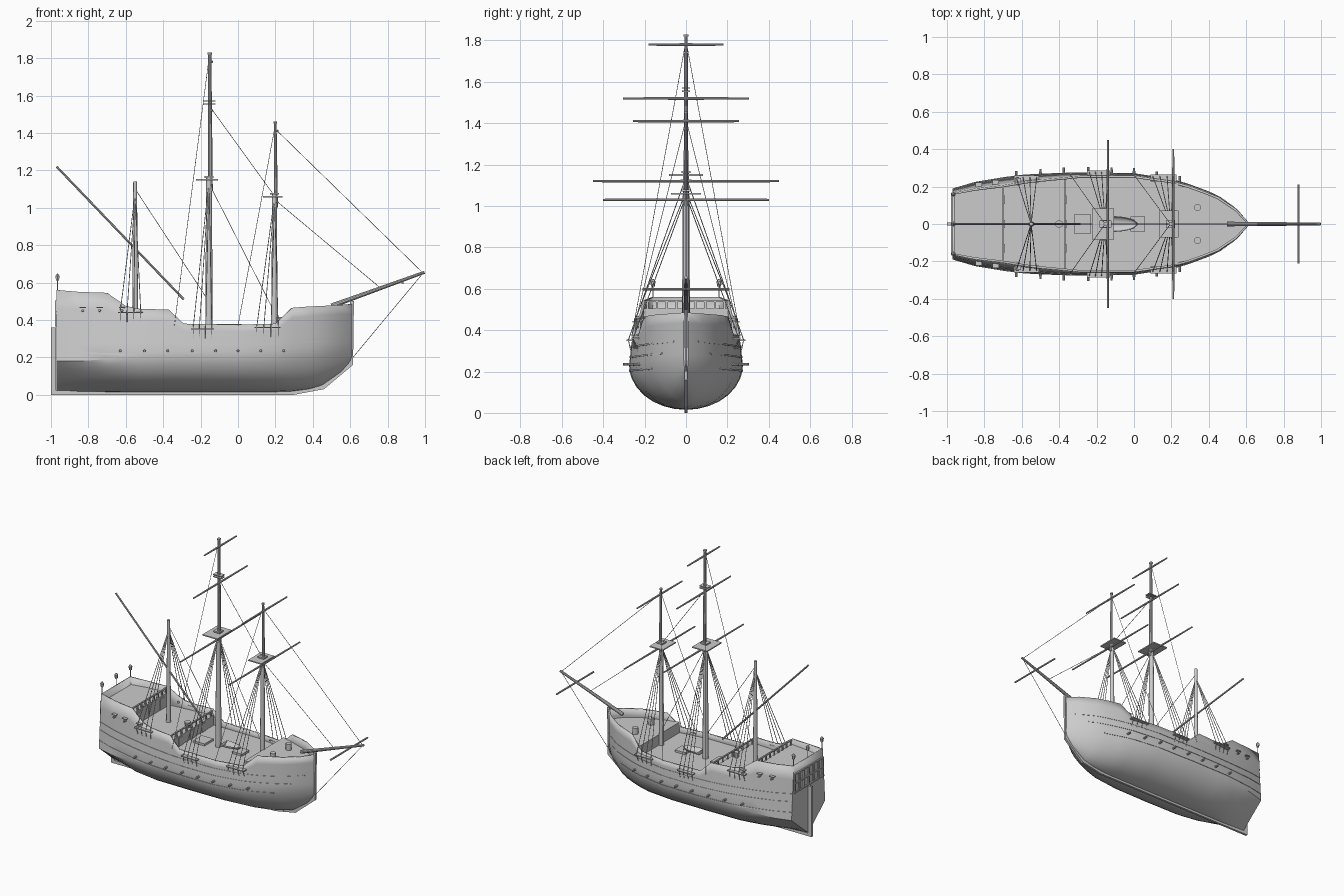
import bpy, bmesh, math
from mathutils import Vector, Matrix

cube = bpy.data.objects.get("Cube")
if cube:
    bpy.data.objects.remove(cube)

grey = bpy.data.materials.new("plain_grey")
grey.use_nodes = True
grey.diffuse_color = (0.6, 0.6, 0.6, 1)
for node in grey.node_tree.nodes:
    if node.type == 'BSDF_PRINCIPLED':
        node.inputs["Base Color"].default_value = (0.6, 0.6, 0.6, 1)


class Part:
    """Collects simple solids into one named object."""
    def __init__(self, name):
        self.name, self.bm = name, bmesh.new()

    def rod(self, a, b, r1, r2=None, sides=8):
        a, b = Vector(a), Vector(b)
        d = b - a
        m = Matrix.Translation((a + b) / 2) @ d.to_track_quat('Z', 'Y').to_matrix().to_4x4()
        bmesh.ops.create_cone(self.bm, cap_ends=True, segments=sides, radius1=r1,
                              radius2=r1 if r2 is None else r2, depth=d.length, matrix=m)

    def box(self, c, s):
        m = Matrix.Translation(c) @ Matrix.Diagonal((*s, 1))
        bmesh.ops.create_cube(self.bm, size=1, matrix=m)

    def loft(self, rings, closed, caps):
        rows = [[self.bm.verts.new(p) for p in r] for r in rings]
        n = len(rows[0])
        for r, s in zip(rows, rows[1:]):
            for i in range(n if closed else n - 1):
                j = (i + 1) % n
                self.bm.faces.new((r[i], r[j], s[j], s[i]))
        if caps:
            self.bm.faces.new(rows[0])
            self.bm.faces.new(rows[-1])

    def finish(self, smooth=True):
        bmesh.ops.recalc_face_normals(self.bm, faces=self.bm.faces)
        me = bpy.data.meshes.new(self.name)
        self.bm.to_mesh(me)
        self.bm.free()
        me.materials.append(grey)
        ob = bpy.data.objects.new(self.name, me)
        bpy.context.collection.objects.link(ob)
        if smooth:
            bpy.ops.object.select_all(action='DESELECT')
            ob.select_set(True)
            bpy.context.view_layer.objects.active = ob
            bpy.ops.object.shade_smooth_by_angle(angle=math.radians(35))
        return ob


# Hull stations: x, widest half breadth, rail half breadth, bottom, rail height, fullness, widest height
stations = [
    (-.97, .19, .165, .02, .56, 1, .18), (-.85, .225, .19, .015, .55, 1.15, .18),
    (-.70, .25, .208, .015, .545, 1.6, .19), (-.60, .26, .225, .015, .475, 1.85, .21),
    (-.53, .265, .235, .015, .46, 2, .22), (-.37, .272, .25, .015, .455, 2, .23),
    (-.29, .275, .258, .015, .38, 2, .23), (0, .27, .258, .015, .375, 2, .23),
    (.2, .24, .23, .015, .38, 2, .24), (.29, .213, .205, .018, .465, 1.9, .25),
    (.38, .18, .173, .03, .472, 1.8, .26), (.45, .15, .145, .05, .475, 1.7, .27),
    (.55, .08, .078, .12, .48, 1.6, .28), (.61, .012, .012, .18, .485, 1.5, .28)]


def station(x):
    for a, b in zip(stations, stations[1:]):
        if x <= b[0]:
            t = max(0, (x - a[0]) / (b[0] - a[0]))
            return [p + (q - p) * t for p, q in zip(a, b)]
    return stations[-1]


def half(x, z):
    """Half breadth of the hull at a length and height."""
    _, w, top, zk, zs, n, zw = station(x)
    if z < zw:
        u = max(0, (z - zk) / (zw - zk))
        return w * (1 - (1 - u) ** n) ** (1 / n)
    return w + (top - w) * min(1, (z - zw) / (zs - zw))


# Hull shell with transom
hull = Part("hull")
rings = []
for x, w, top, zk, zs, n, zw in stations:
    levels = [zk + (zw - zk) * u for u in (.02, .08, .18, .32, .5, .7, .85, 1)]
    levels += [zw + (zs - zw) * v for v in (.25, .5, .75, 1)]
    side = [(half(x, z), z) for z in levels]
    rings.append([(x, -y, z) for y, z in reversed(side)] + [(x, 0, zk)] + [(x, y, z) for y, z in side])
hull.loft(rings, False, True)
shell = hull.finish()
mod = shell.modifiers.new("planking", 'SOLIDIFY')
mod.thickness, mod.offset = .012, -1

# Keel, stem and rudder
keel = Part("keel_and_stem")
outline = [(-.975, 0), (.3, 0), (.46, .03), (.615, .16), (.62, .5),
           (.6, .5), (.6, .18), (.44, .055), (.28, .022), (-.975, .022)]
keel.loft([[(x, y, z) for x, z in outline] for y in (-.008, .008)], True, True)
keel.finish(False)
rudder = Part("rudder")
rudder.box((-.986, 0, .18), (.028, .016, .36))
rudder.finish(False)

# Decks at four levels, and the bulkheads between them
decks = Part("decks")
for x0, x1, z in ((-.965, -.7, .505), (-.7, -.37, .41), (-.37, .21, .34), (.21, .6, .415)):
    xs = sorted({x0, x1, *(s[0] for s in stations if x0 < s[0] < x1)})
    decks.loft([[(x, y * max(.004, half(x, z) - .006), z - h)
                 for y, h in ((-1, 0), (1, 0), (1, .01), (-1, .01))] for x in xs], True, True)
decks.finish(False)

heads = Part("bulkheads")
for x, z0, z1 in ((-.7, .40, .505), (-.37, .33, .41), (.21, .33, .415)):
    w = half(x, z1) - .008
    heads.box((x, 0, (z0 + z1) / 2), (.01, 2 * w, z1 - z0))
    if x < 0:
        for y in (-.13, 0, .13):
            heads.box((x + .006, y, (z0 + z1) / 2), (.008, .045, (z1 - z0) * .75))
        heads.box((x, 0, z1 + .035), (.01, 2 * w - .01, .008))
        for i in range(-4, 5):
            heads.box((x, i * w / 4.4, z1 + .016), (.008, .01, .034))
heads.finish(False)

# Wales along both sides
wales = Part("wales")
for z0, rise, x1 in ((.315, .045, .57), (.265, .04, .5), (.2, .03, .4)):
    for s in (-1, 1):
        rows = []
        for i in range(41):
            x = -.97 + (x1 + .97) * i / 40
            z = z0 + rise * ((x + .1) / .87) ** 2
            rows.append([(x, s * (half(x, z + dz) + d), z + dz)
                         for d, dz in ((-.004, 0), (.003, 0), (.003, .008), (-.004, .008))])
        wales.loft(rows, True, True)
wales.finish()

# Stern gallery window bars
gallery = Part("stern_windows")
for z in (.37, .435, .5):
    gallery.box((-.973, 0, z), (.012, .33, .01))
for i in range(-3, 4):
    gallery.box((-.973, i * .053, .435), (.012, .01, .14))
gallery.finish(False)

# Stern lanterns
lanterns = Part("stern_lanterns")
for y in (-.16, 0, .16):
    lanterns.rod((-.965, y, .5), (-.965, y, .61), .003)
    lanterns.rod((-.965, y, .61), (-.965, y, .635), .009, .013, 6)
    lanterns.rod((-.965, y, .635), (-.965, y, .648), .013, .003, 6)
lanterns.finish(False)

# Guns, with lids over the upper row
guns = Part("guns")
lids = Part("gun_port_lids")
for s in (-1, 1):
    for x in (-.63, -.5, -.375, -.245, -.12, 0, .122, .245):
        y = half(x, .235)
        guns.rod((x, s * (y - .02), .235), (x, s * (y + .03), .235), .008, .006)
    for x in (-.83, -.74, -.62):
        y = half(x, .455)
        guns.rod((x, s * (y - .02), .45), (x, s * (y + .025), .45), .008, .006)
        lids.box((x, s * (y + .008), .467), (.034, .026, .005))
guns.finish()
lids.finish(False)

# Masts: x, foot, top, platform height, foot radius, yards (height, half length)
masts = Part("masts")
yards = Part("yards")
tops = Part("mast_tops")
for x, foot, top, fight, r, spars in (
        (-.155, .33, 1.83, 1.15, .02, ((1.12, .45), (1.52, .305), (1.78, .182))),
        (.195, .34, 1.46, 1.06, .017, ((1.03, .4), (1.41, .255)))):
    masts.rod((x, 0, foot), (x, 0, fight + .02), r, r * .75, 12)
    masts.rod((x + .008, 0, fight - .06), (x + .004, 0, top), r * .62, r * .42, 10)
    masts.rod((x + .004, 0, top - .01), (x + .004, 0, top), r * .6)
    size = .118 if x < 0 else .105
    tops.box((x - .01, 0, fight), (size, size * 1.4, .008))
    tops.box((x, 0, fight + .015), (.05, .045, .01))
    for z, w in spars:
        for s in (-1, 1):
            yards.rod((x + .015, 0, z), (x + .015, s * w, z), .007, .005)
for z in (1.555, 1.57):
    tops.box((-.152, 0, z), (.065, .04, .006))
masts.rod((-.55, 0, .4), (-.55, 0, 1.14), .016, .01, 12)
yards.rod((-.97, 0, 1.22), (-.29, 0, .51), .006)
yards.rod((.88, -.21, .598), (.88, .21, .598), .006)
masts.finish()
yards.finish()
tops.finish(False)
bowsprit = Part("bowsprit")
bowsprit.rod((.5, 0, .475), (.997, 0, .655), .013, .008, 10)
bowsprit.finish()

# Shrouds running down to channels on each side
shrouds = Part("shrouds")
channels = Part("channels")
for x, z, x0, x1, foot in ((-.55, 1.07, -.63, -.52, .44), (-.155, 1.14, -.24, -.14, .352),
                           (.195, 1.05, .1, .215, .36)):
    for s in (-1, 1):
        mid = (x0 + x1) / 2
        channels.box((mid, s * (half(mid, foot) + .008), foot), (x1 - x0 + .025, .036, .007))
        for i in range(4):
            px = x0 + (x1 - x0) * i / 3
            py = s * (half(mid, foot) + .018)
            shrouds.rod((x, 0, z), (px, py, foot), .0022, sides=5)
            shrouds.rod((px, py, foot), (px, s * (half(px, foot - .05) + .002), foot - .05), .002, sides=5)
shrouds.finish()
channels.finish(False)

# Stays and backstays
stays = Part("stays")
for a, b in (((-.15, 1.54), (.19, 1.07)), ((-.15, 1.12), (.18, .47)), ((.2, 1.42), (.985, .655)),
             ((.2, 1.04), (.76, .572)), ((-.55, 1.1), (-.17, .52)), ((.985, .645), (.615, .2))):
    stays.rod((a[0], 0, a[1]), (b[0], 0, b[1]), .0018, sides=5)
for x, z, px in ((-.155, 1.8, -.34), (.195, 1.42, 0)):
    for s in (-1, 1):
        stays.rod((x, 0, z), (px, s * (half(px, .37) + .004), .37), .0016, sides=5)
stays.finish()

# Deck fittings
fittings = Part("hatches")
fittings.box((-.275, 0, .345), (.09, .1, .02))
fittings.box((.02, 0, .345), (.08, .08, .02))
fittings.finish(False)
capstan = Part("capstan")
capstan.rod((-.4, 0, .41), (-.4, 0, .45), .015, .022, 6)
capstan.finish(False)
barrels = Part("barrels")
for y in (-.088, .088):
    barrels.rod((.34, y, .41), (.34, y, .46), .019, sides=12)
barrels.finish()

# Ship's boat on the waist deck
boat = Part("boat")
rows = []
for i in range(9):
    x = -.115 + .135 * i / 8
    w = .042 * math.sqrt(max(.004, 1 - (i / 8) ** 2))
    rows.append([(x, w * math.cos(a), .378 - .024 * math.sin(a) * (w / .042) ** .5)
                 for a in (math.pi * k / 8 for k in range(9))])
boat.loft(rows, False, False)
boat.bm.faces.new([v for v in list(boat.bm.verts)[:9]])
mod = boat.finish().modifiers.new("planking", 'SOLIDIFY')
mod.thickness = .004
